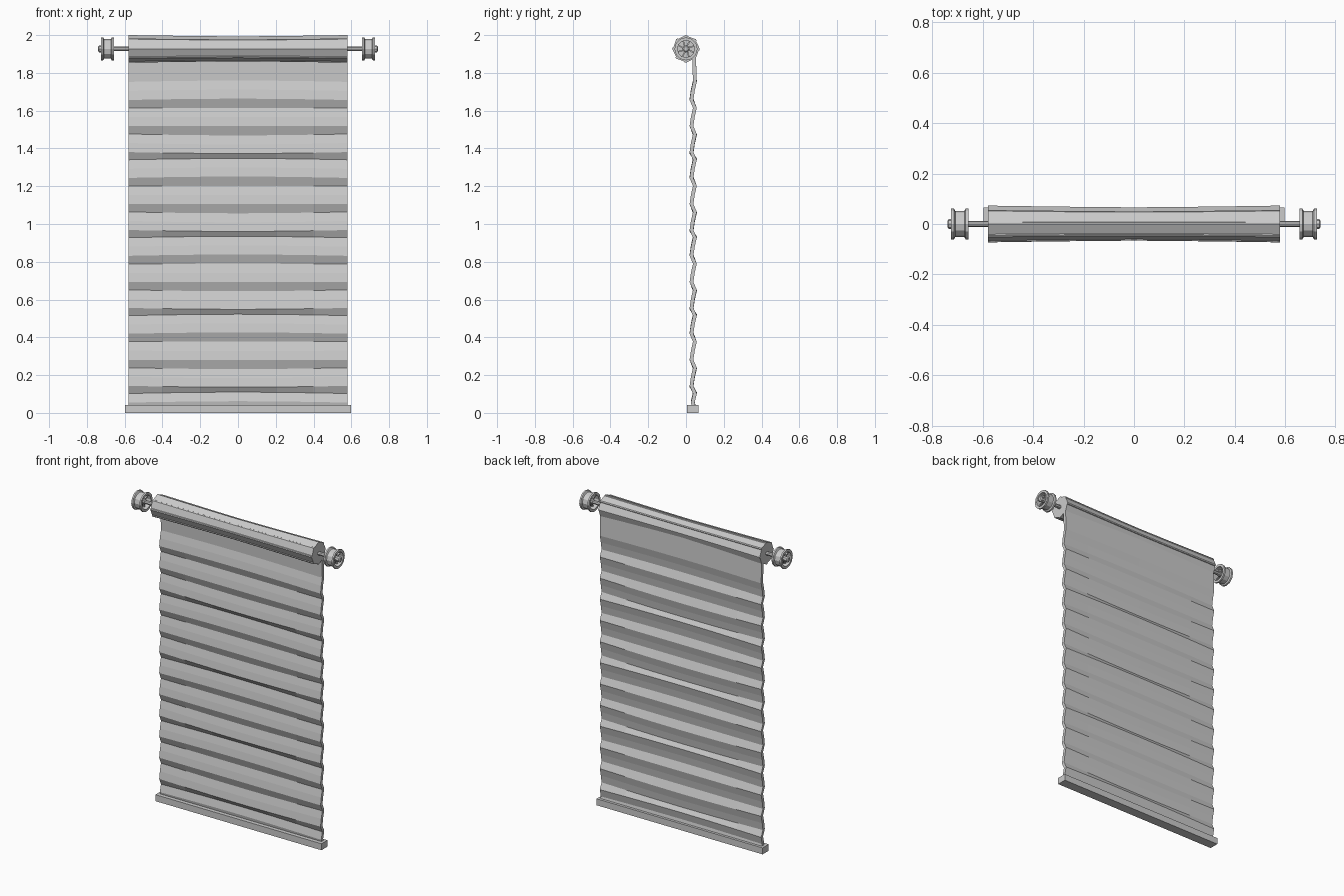
import bpy, bmesh, math
from math import sin, cos, pi

cube = bpy.data.objects.get("Cube")
if cube:
    bpy.data.objects.remove(cube, do_unlink=True)

AXIS_Z = 1.927
HALF_W = 0.58

grey = bpy.data.materials.new("light_grey")
grey.use_nodes = True
GREY = (0.6, 0.6, 0.6, 1)
grey.diffuse_color = GREY
grey.node_tree.nodes["Principled BSDF"].inputs["Base Color"].default_value = GREY


def finish(name, bm):
    bmesh.ops.recalc_face_normals(bm, faces=bm.faces)
    mesh = bpy.data.meshes.new(name)
    bm.to_mesh(mesh)
    bm.free()
    mesh.materials.append(grey)
    obj = bpy.data.objects.new(name, mesh)
    bpy.context.collection.objects.link(obj)
    return obj


def loft(bm, rings, loop=False):
    """Skin closed rings of points; cap the ends unless the rings loop."""
    vs = [[bm.verts.new(p) for p in ring] for ring in rings]
    n = len(vs[0])
    pairs = list(zip(vs, vs[1:])) + ([(vs[-1], vs[0])] if loop else [])
    for a, b in pairs:
        for i in range(n):
            j = (i + 1) % n
            bm.faces.new((a[i], a[j], b[j], b[i]))
    if not loop:
        bm.faces.new(vs[0])
        bm.faces.new(vs[-1])


def disc(x, r, sides, turn=0):
    return [(x, r * sin(turn + 2 * pi * i / sides),
             AXIS_Z + r * cos(turn + 2 * pi * i / sides)) for i in range(sides)]


def box(name, x, y, z):
    bm = bmesh.new()
    loft(bm, [[(a, y[0], z[0]), (a, y[1], z[0]), (a, y[1], z[1]), (a, y[0], z[1])] for a in x])
    return finish(name, bm)


# Rolled cloth: eight flats with a small overlapping lip at each corner, waisted in the middle
def roll_ring(x, r):
    ring = []
    for k in range(8):
        for offset, scale in ((0, 1), (0.1, 0.98), (0.13, 0.92)):
            a = k * pi / 4 + offset
            ring.append((x, r * scale * sin(a), AXIS_Z + r * scale * cos(a)))
    return ring


bm = bmesh.new()
loft(bm, [roll_ring(x, 0.066 + 0.007 * (abs(x) / HALF_W) ** 1.3)
          for x in (-HALF_W, -0.56, -0.4, -0.2, 0, 0.2, 0.4, 0.56, HALF_W)])
finish("cloth_roll", bm)


# Hanging cloth: sharp pleats whose creases wander slightly across the width
PERIOD = 0.1375
PLEAT = ((0, 0.047), (0.048, 0.036), (0.096, 0.029))


def cloth_section(x):
    line = [(0.042, 1.9)]
    for k in range(13):
        drift = 0.009 * sin(2.1 * k + 1) * cos(2.6 * x)
        for drop, y in PLEAT:
            line.append((y, 1.752 - k * PERIOD - drop + drift))
    line = [p for p in line if p[1] > 0.05] + [(0.042, 0.03)]
    front = [(x, y - 0.01, z) for y, z in line]
    back = [(x, y + 0.01, z) for y, z in reversed(line)]
    return front + back


bm = bmesh.new()
loft(bm, [cloth_section(x) for x in (-HALF_W, -0.4, -0.2, 0, 0.2, 0.4, HALF_W)])
finish("hanging_cloth", bm)

# Weighted bar along the lower edge
box("bottom_bar", (-0.597, 0.597), (0.004, 0.066), (0, 0.042))

# Axle through the roll
bm = bmesh.new()
loft(bm, [disc(-0.735, 0.012, 8), disc(0.735, 0.012, 8)])
finish("axle", bm)

# Spoked end wheels with a grooved rim, and a nut on each axle end
RIM = ((0.657, 0.045), (0.657, 0.061), (0.668, 0.061), (0.673, 0.052),
       (0.709, 0.052), (0.714, 0.061), (0.725, 0.061), (0.725, 0.045))
for side, s in (("left", 1), ("right", -1)):
    bm = bmesh.new()
    loft(bm, [disc(s * x, r, 12) for x, r in RIM], loop=True)
    finish(side + "_wheel_rim", bm)

    bm = bmesh.new()
    for k in range(8):
        a = 2 * pi * k / 8 + 0.2
        ends = []
        for r, angle in ((0.01, a), (0.048, a + 0.25)):
            cy, cz = r * sin(angle), AXIS_Z + r * cos(angle)
            ty, tz = 0.004 * cos(a), -0.004 * sin(a)
            ends.append([(s * 0.68, cy - ty, cz - tz), (s * 0.68, cy + ty, cz + tz),
                         (s * 0.705, cy + ty, cz + tz), (s * 0.705, cy - ty, cz - tz)])
        loft(bm, ends)
    finish(side + "_wheel_spokes", bm)

    bm = bmesh.new()
    loft(bm, [disc(s * x, r, 8) for x, r in
              ((0.665, 0.016), (0.722, 0.016), (0.726, 0.019), (0.735, 0.019), (0.74, 0.012))])
    finish(side + "_wheel_hub", bm)
